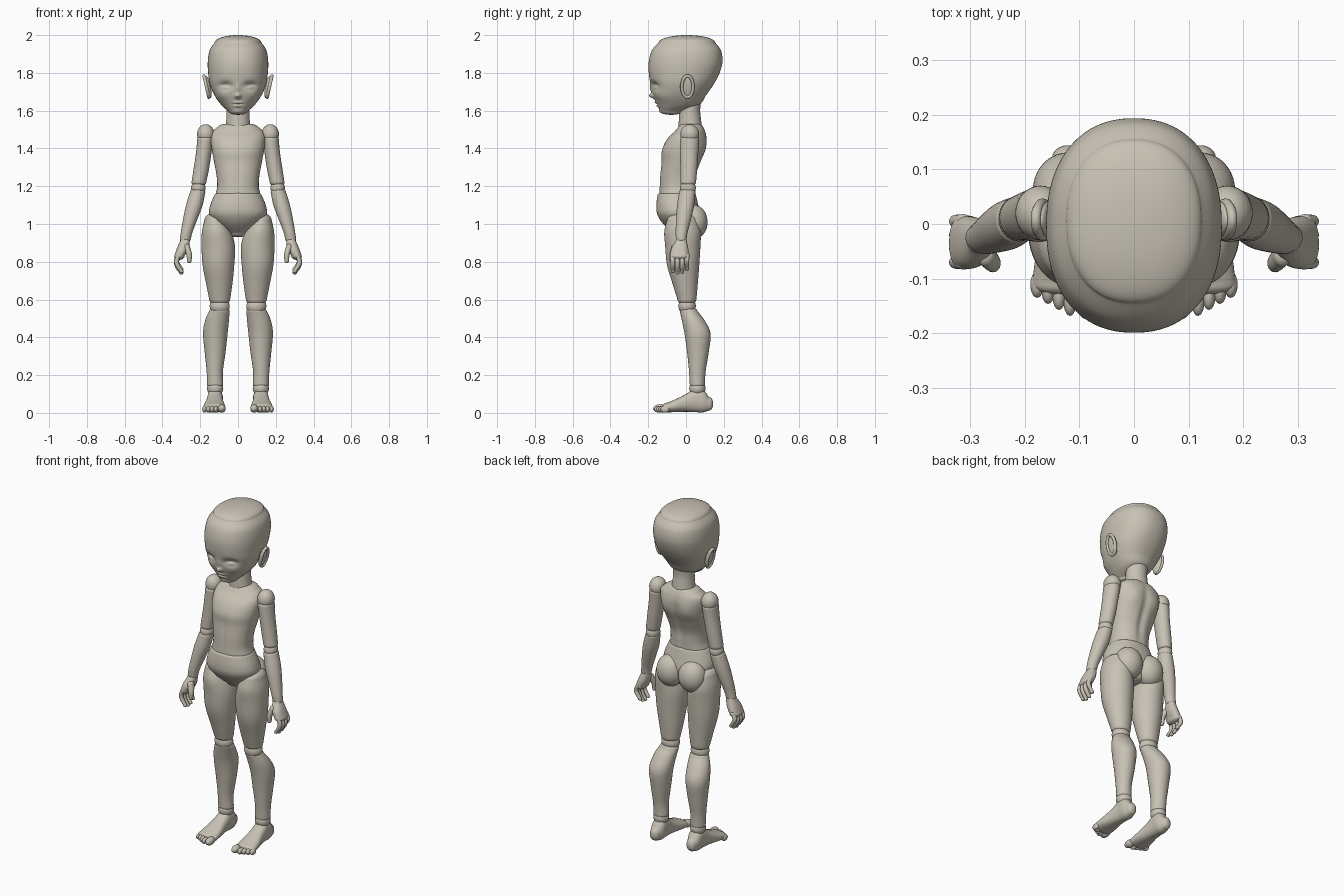
import bpy
import bmesh
from math import sin, cos, pi, exp, copysign
from mathutils import Matrix, Vector

cube = bpy.data.objects.get("Cube")
if cube:
    bpy.data.objects.remove(cube)

clay = bpy.data.materials.new("warm_grey_clay")
clay.use_nodes = True
colour = (0.58, 0.54, 0.46, 1)
clay.diffuse_color = colour
clay.node_tree.nodes["Principled BSDF"].inputs["Base Color"].default_value = colour
clay.node_tree.nodes["Principled BSDF"].inputs["Roughness"].default_value = 0.7


def finish(name, bm):
    """Turn a bmesh into a smooth, coloured object."""
    bmesh.ops.recalc_face_normals(bm, faces=bm.faces)
    mesh = bpy.data.meshes.new(name)
    bm.to_mesh(mesh)
    bm.free()
    mesh.materials.append(clay)
    for polygon in mesh.polygons:
        polygon.use_smooth = True
    obj = bpy.data.objects.new(name, mesh)
    bpy.context.collection.objects.link(obj)
    return obj


def spline(a, b, c, d, t):
    """Catmull-Rom blend of four sections, each a tuple of extents."""
    return [q + t / 2 * (r - p + t * (2 * p - 5 * q + 4 * r - s + t * (3 * (q - r) + s - p)))
            for p, q, r, s in zip(a, b, c, d)]


def loft(name, sections, domes=(0.02, 0.02), side=1, power=2.0, segments=40, steps=6, axis="z"):
    """Skin (height, u min, u max, v min, v max) sections, with a rounded cap at each end."""
    padded = [sections[0], *sections, sections[-1]]
    rings = []
    for i in range(len(sections) - 1):
        rings += [spline(*padded[i:i + 4], k / steps) for k in range(steps)]
    rings.append(list(sections[-1]))

    def cap(ring, height):
        h, u0, u1, v0, v1 = ring
        out = []
        for k in range(1, steps + 1):
            angle = k / steps * pi / 2 * 0.98
            u, v, ru, rv = (u0 + u1) / 2, (v0 + v1) / 2, (u1 - u0) / 2, (v1 - v0) / 2
            ru, rv = ru * cos(angle), rv * cos(angle)
            out.append([h + height * sin(angle), u - ru, u + ru, v - rv, v + rv])
        return out

    direction = copysign(1, sections[-1][0] - sections[0][0])
    start, end = cap(rings[0], -direction * domes[0]), cap(rings[-1], direction * domes[1])
    bm = bmesh.new()
    loops = []
    for h, u0, u1, v0, v1 in start[::-1] + rings + end:
        loop = []
        for k in range(segments):
            c, s = cos(2 * pi * k / segments), sin(2 * pi * k / segments)
            u = (u0 + u1) / 2 + (u1 - u0) / 2 * copysign(abs(c) ** (2 / power), c)
            v = (v0 + v1) / 2 + (v1 - v0) / 2 * copysign(abs(s) ** (2 / power), s)
            loop.append(bm.verts.new((side * u, v, h) if axis == "z" else (side * u, h, v)))
        loops.append(loop)
    for low, high in zip(loops, loops[1:]):
        for k in range(segments):
            n = (k + 1) % segments
            bm.faces.new((low[k], low[n], high[n], high[k]))
    bm.faces.new(loops[0])
    bm.faces.new(loops[-1])
    return finish(name, bm)


def ball(name, centre, radii, side=1, tilt=0):
    """Ellipsoid, optionally leaning sideways."""
    bm = bmesh.new()
    bmesh.ops.create_uvsphere(bm, u_segments=32, v_segments=20, radius=1)
    x, y, z = centre
    place = Matrix.Translation((side * x, y, z)) @ Matrix.Rotation(side * tilt, 4, "Y")
    bm.transform(place @ Matrix.Diagonal((*radii, 1)))
    return finish(name, bm)


def sculpt(obj, front, bumps):
    """Push soft (x, z, x spread, z spread, depth) bumps along y on one face of a part."""
    for vert in obj.data.vertices:
        co = vert.co
        if co.y * front <= 0:
            continue
        push = sum(d * exp(-((abs(co.x) - x) / sx) ** 2 - ((co.z - z) / sz) ** 2)
                   for x, z, sx, sz, d in bumps)
        co.y += front * push * min(1, abs(co.y) / 0.05)


# Head, with soft facial relief
head = loft("head", [
    (1.595, -.05, .05, -.135, -.02), (1.63, -.088, .088, -.152, .07),
    (1.68, -.124, .124, -.172, .105), (1.74, -.149, .149, -.187, .147),
    (1.80, -.158, .158, -.197, .178), (1.86, -.16, .16, -.197, .193),
    (1.92, -.15, .15, -.18, .185), (1.96, -.124, .124, -.145, .155)],
    domes=(.017, .04), power=2.25, segments=128, steps=12)
sculpt(head, -1, [
    (.066, 1.732, .032, .02, -.022),    # eye sockets
    (.066, 1.724, .019, .009, .012),    # closed eyelids
    (0, 1.678, .014, .012, .024),       # nose tip
    (0, 1.715, .011, .03, .009),        # nose bridge
    (.09, 1.68, .03, .025, .006),       # cheeks
    (0, 1.643, .024, .006, .008),       # upper lip
    (0, 1.634, .026, .003, -.005),      # mouth line
    (0, 1.625, .02, .006, .007),        # lower lip
    (0, 1.595, .025, .012, .005)])      # chin

loft("neck", [(1.51, -.068, .068, -.04, .085), (1.55, -.062, .062, -.038, .08),
              (1.60, -.06, .06, -.035, .075), (1.65, -.06, .06, -.03, .08)])

# Trunk in two jointed pieces
chest = loft("chest", [
    (1.16, -.118, .118, -.142, .048), (1.20, -.11, .11, -.14, .05),
    (1.26, -.114, .114, -.137, .055), (1.33, -.127, .127, -.13, .08),
    (1.39, -.138, .138, -.128, .103), (1.45, -.144, .144, -.10, .11),
    (1.49, -.135, .135, -.06, .103), (1.515, -.105, .105, -.04, .092)],
    power=2.2, segments=80)
sculpt(chest, 1, [(0, 1.33, .02, .15, -.012), (.075, 1.41, .035, .05, .008)])
sculpt(chest, -1, [(0, 1.28, .012, .12, -.004)])

loft("pelvis", [
    (.95, -.05, .05, -.065, .05), (1.0, -.115, .115, -.12, .07),
    (1.05, -.152, .152, -.152, .075), (1.10, -.147, .147, -.157, .065),
    (1.155, -.124, .124, -.15, .052)], domes=(.02, .02), power=2.2, segments=64)


def limbs(prefix, side):
    def part(name, sections, **options):
        return loft(prefix + name, sections, side=side, **options)

    def joint(name, centre, radii, tilt=0):
        return ball(prefix + name, centre, radii, side, tilt)

    # Ear: flat lobe with a raised rim
    joint("ear_lobe", (.158, .008, 1.725), (.014, .033, .06), .2)
    rim = bmesh.new()
    count = 28
    circles = []
    for i in range(count):
        a = 2 * pi * i / count
        centre = Vector((0, .03 * cos(a), .058 * sin(a)))
        outward = Vector((0, cos(a), sin(a)))
        circles.append([rim.verts.new(centre + .009 * (cos(b) * outward + sin(b) * Vector((1, 0, 0))))
                        for b in (2 * pi * k / 10 for k in range(10))])
    for i, circle in enumerate(circles):
        after = circles[(i + 1) % count]
        for k in range(10):
            n = (k + 1) % 10
            rim.faces.new((circle[k], circle[n], after[n], after[k]))
    rim.transform(Matrix.Translation((side * .167, .008, 1.727)) @ Matrix.Rotation(side * .22, 4, "Y"))
    finish(prefix + "ear_rim", rim)

    # Arm
    joint("shoulder", (.171, .02, 1.475), (.046, .05, .053))
    part("upper_arm", [(1.45, .13, .216, -.033, .07), (1.38, .14, .222, -.032, .065),
                       (1.30, .152, .234, -.03, .06), (1.22, .168, .246, -.03, .053)])
    joint("elbow", (.21, .01, 1.19), (.038, .042, .042))
    part("forearm", [(1.17, .173, .254, -.036, .05), (1.10, .187, .275, -.047, .043),
                     (1.03, .213, .29, -.052, .028), (.96, .24, .302, -.055, .01),
                     (.92, .25, .308, -.053, .003)])

    # Hand with curled fingers
    part("palm", [(.91, .255, .306, -.055, .004), (.87, .262, .324, -.078, .012),
                  (.83, .283, .338, -.083, .015)], power=2.4)
    for i, finger in enumerate(("index", "middle", "ring", "little")):
        y, drop = -.07 + .025 * i, (.008, 0, .004, .02)[i]
        part(finger + "_finger", [
            (.84, .298, .325, y - .013, y + .013), (.80 + drop / 2, .312, .338, y - .012, y + .012),
            (.77 + drop, .306, .332, y - .012, y + .012), (.742 + drop, .288, .312, y - .01, y + .01)],
            domes=(.008, .01), segments=16)
    part("thumb", [(.88, .254, .288, -.078, -.035), (.84, .244, .274, -.088, -.053),
                   (.805, .246, .27, -.086, -.06)], domes=(.015, .012), segments=20)

    # Leg
    joint("buttock", (.072, .04, 1.01), (.08, .074, .092))
    part("thigh", [(1.02, .065, .178, -.10, .06), (.96, .035, .191, -.115, .078),
                   (.88, .016, .193, -.11, .076), (.78, .02, .187, -.10, .07),
                   (.68, .03, .168, -.07, .062), (.60, .042, .152, -.045, .055)],
         domes=(.04, .03))
    joint("knee", (.097, .006, .565), (.053, .046, .048))
    part("shin", [(.54, .044, .152, -.033, .06), (.49, .048, .174, -.022, .098),
                  (.42, .055, .185, -.008, .13), (.32, .066, .176, .006, .12),
                  (.22, .08, .166, .016, .104), (.15, .078, .164, .02, .10)])
    joint("ankle", (.121, .06, .13), (.043, .043, .042))

    # Foot and toes
    part("foot", [(.12, .092, .15, .012, .085), (.09, .08, .16, .003, .125),
                  (.05, .08, .162, .004, .132), (0, .078, .168, .006, .10),
                  (-.06, .07, .18, .004, .07), (-.11, .068, .186, .002, .05)],
         axis="y", domes=(.024, .02), power=2.3)
    joint("big_toe", (.086, -.138, .023), (.021, .036, .022))
    for i in range(4):
        joint("small_toe_%d" % (i + 1), (.117 + .02 * i, -.138 + .009 * i, .019),
              (.0125, .03 - .002 * i, .018))


for prefix, side in (("left_", 1), ("right_", -1)):
    limbs(prefix, side)
